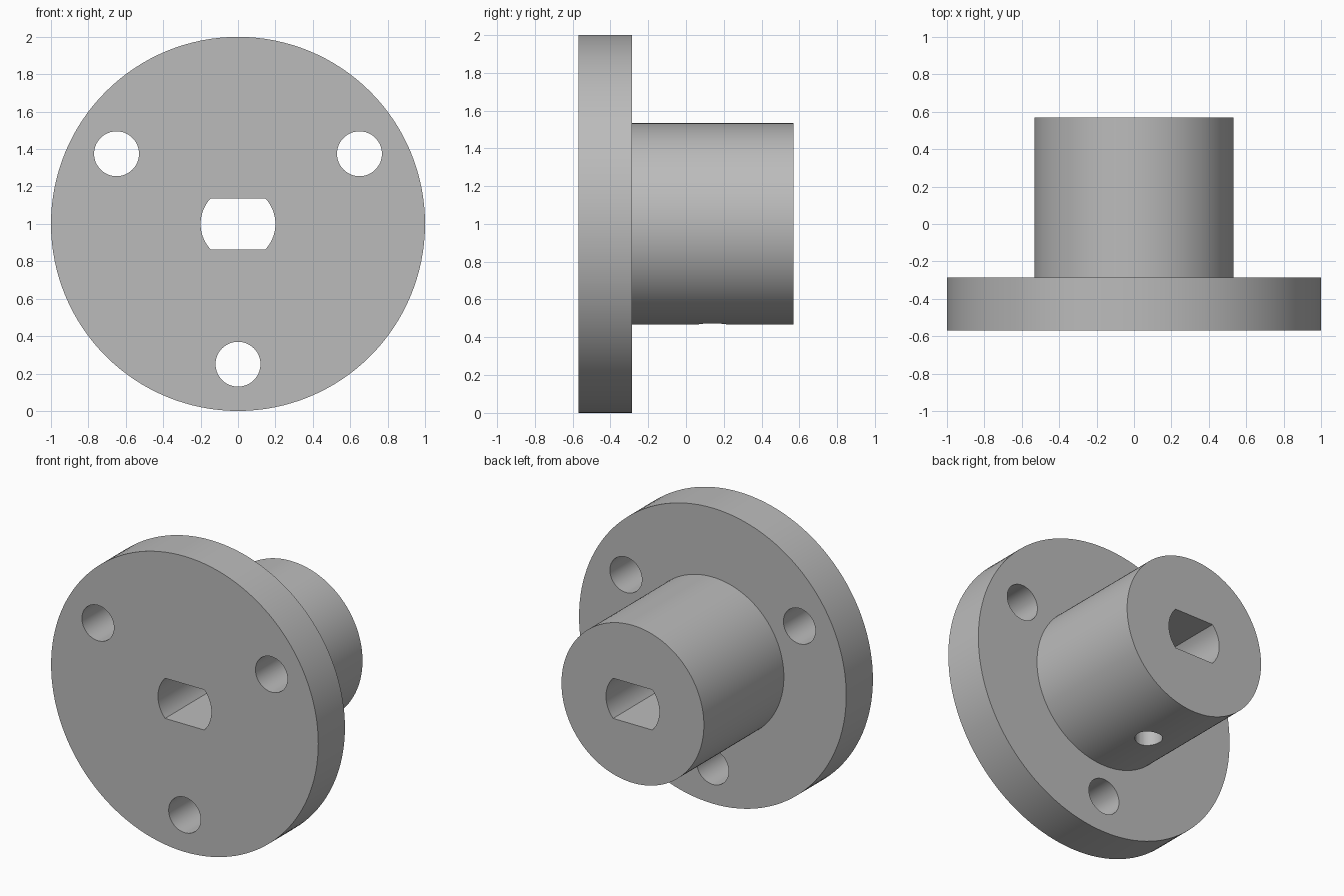
import bpy, bmesh
from math import pi, sin, cos, asin, radians
from mathutils import Matrix, Vector

if "Cube" in bpy.data.objects:
    bpy.data.objects.remove(bpy.data.objects["Cube"], do_unlink=True)

CENTRE_Z = 1.0
BACK, STEP, FRONT = 0.57, -0.285, -0.57
FLANGE_R, HUB_R = 1.0, 0.533
BORE_R, BORE_HALF = 0.2, 0.136
BOLT_R, BOLT_CIRCLE = 0.12, 0.75
SCREW_R, SCREW_Y = 0.085, 0.14

grey = bpy.data.materials.new("plain_grey")
grey.use_nodes = True
colour = (0.5, 0.5, 0.5, 1)
grey.diffuse_color = colour
grey.node_tree.nodes["Principled BSDF"].inputs["Base Color"].default_value = colour


def to_object(name, bm):
    bmesh.ops.recalc_face_normals(bm, faces=bm.faces)
    mesh = bpy.data.meshes.new(name)
    bm.to_mesh(mesh)
    bm.free()
    mesh.materials.append(grey)
    obj = bpy.data.objects.new(name, mesh)
    bpy.context.collection.objects.link(obj)
    return obj


def ring(radius, count):
    return [(radius * cos(2 * pi * i / count), radius * sin(2 * pi * i / count))
            for i in range(count)]


def prism(name, outline, start, vector, place):
    """Extrude a closed outline; place maps outline points into space."""
    bm = bmesh.new()
    face = bm.faces.new([bm.verts.new(place(a, b, start)) for a, b in outline])
    out = bmesh.ops.extrude_face_region(bm, geom=[face])
    moved = [v for v in out["geom"] if isinstance(v, bmesh.types.BMVert)]
    bmesh.ops.translate(bm, verts=moved, vec=vector)
    return to_object(name, bm)


def along_y(a, b, start):
    return (a, start, CENTRE_Z + b)


def along_z(a, b, start):
    return (a, SCREW_Y + b, start)


# Stepped body: flange and hub turned from one profile
bm = bmesh.new()
profile = [(0, FRONT), (FLANGE_R, FRONT), (FLANGE_R, STEP),
           (HUB_R, STEP), (HUB_R, BACK), (0, BACK)]
verts = [bm.verts.new((r, y, CENTRE_Z)) for r, y in profile]
edges = [bm.edges.new(pair) for pair in zip(verts, verts[1:])]
bmesh.ops.spin(bm, geom=verts + edges, cent=(0, 0, CENTRE_Z), axis=(0, 1, 0),
               angle=2 * pi, steps=128)
bmesh.ops.remove_doubles(bm, verts=bm.verts, dist=0.0005)
bmesh.ops.dissolve_limit(bm, angle_limit=radians(0.5), verts=bm.verts, edges=bm.edges)
body = to_object("flanged_hub", bm)

# Shaft bore: a circle with flats above and below
limit = asin(BORE_HALF / BORE_R)
arc = [-limit + 2 * limit * i / 16 for i in range(17)]
outline = [(side * BORE_R * cos(t), side * BORE_R * sin(t))
           for side in (1, -1) for t in arc]
cutters = [prism("bore_cutter", outline, -1, Vector((0, 2, 0)), along_y)]

# Three bolt holes through the flange
for angle in (30, 150, 270):
    t = radians(angle)
    outline = [(a + BOLT_CIRCLE * cos(t), b + BOLT_CIRCLE * sin(t))
               for a, b in ring(BOLT_R, 48)]
    cutters.append(prism("bolt_hole_cutter", outline, -1, Vector((0, 1, 0)), along_y))

# Set screw hole from the underside of the hub into the bore
cutters.append(prism("screw_hole_cutter", ring(SCREW_R, 40), 0.3,
                     Vector((0, 0, CENTRE_Z - 0.3)), along_z))

bpy.context.view_layer.objects.active = body
body.select_set(True)
for cutter in cutters:
    cutter.hide_render = True
    cut = body.modifiers.new("cut", "BOOLEAN")
    cut.operation = "DIFFERENCE"
    cut.solver = "EXACT"
    cut.object = cutter
    bpy.ops.object.modifier_apply(modifier=cut.name)
    bpy.data.objects.remove(cutter, do_unlink=True)

bpy.ops.object.shade_smooth_by_angle(angle=radians(30))
